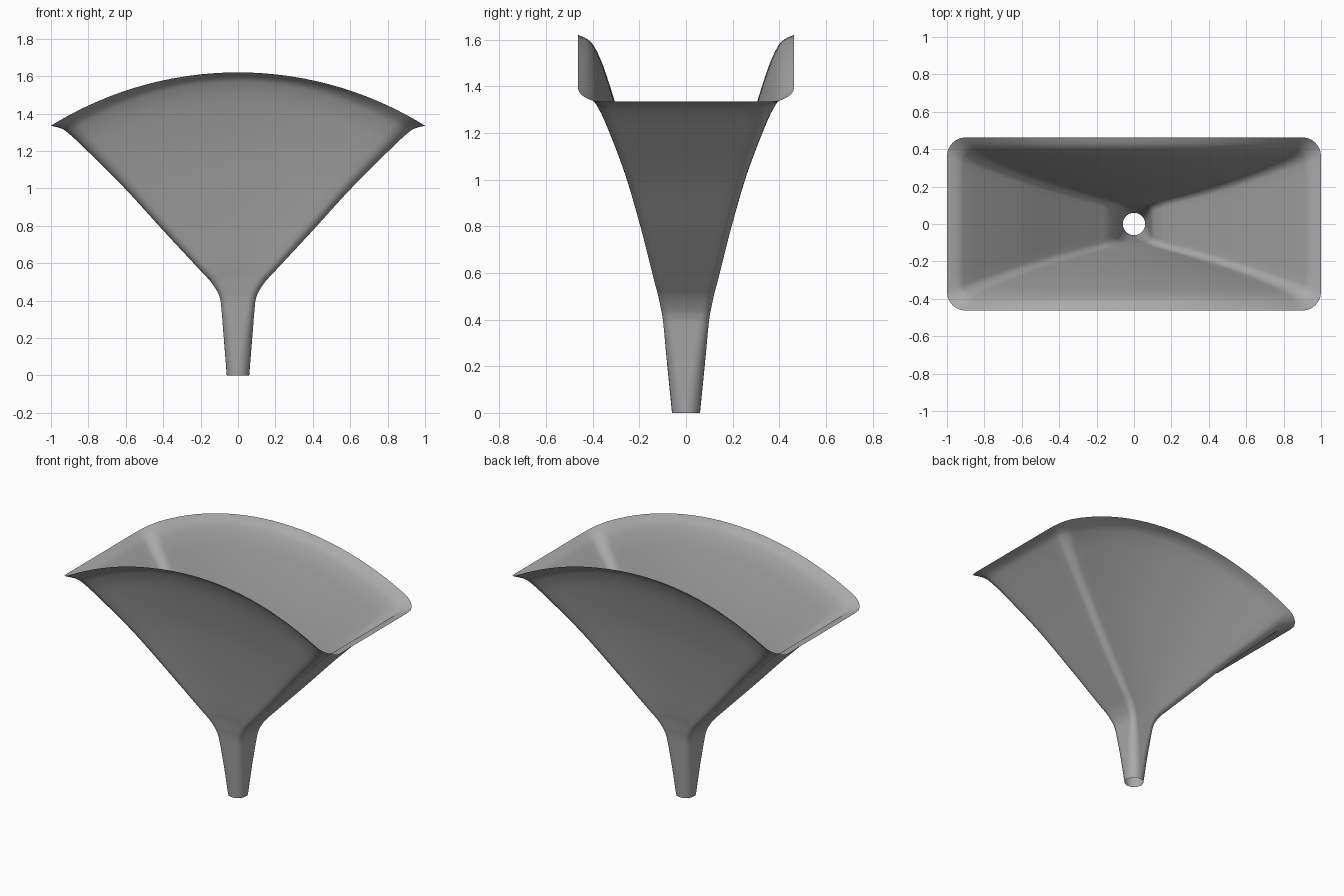
import bpy
import bmesh
from math import sin, cos, pi, sqrt

cube = bpy.data.objects.get("Cube")
if cube:
    bpy.data.objects.remove(cube, do_unlink=True)

# Horn stations: height at the side edge, half width, half depth, corner radius
STATIONS = [
    (0, .06, .06, .06), (.2, .076, .08, .055), (.36, .089, .095, .04),
    (.41, .096, .101, .035), (.45, .112, .11, .035), (.5, .145, .122, .035),
    (.56, .2, .139, .035), (.775, .4, .195, .04), (1.0, .605, .262, .045),
    (1.2, .805, .34, .055), (1.285, .895, .385, .07), (1.318, .94, .418, .085),
    (1.335, 1.0, .463, .1),
]
THROAT, FAN, BOW = .4, 1.305, 1.9
STEPS, CORNER, LONG, SHORT = 6, 7, 26, 10


def spline(p0, p1, p2, p3, t):
    """Smooth curve between the two middle stations."""
    return [b + .5 * t * (c - a + t * (2*a - 5*b + 4*c - d + t * (3*(b - c) + d - a)))
            for a, b, c, d in zip(p0, p1, p2, p3)]


def section(edge_z, w, d, r):
    """Rounded rectangle whose long sides bow upward into an arc."""
    r = min(r, w, d)
    outline = []
    corners = [(1, 1, LONG), (-1, 1, SHORT), (-1, -1, LONG), (1, -1, SHORT)]
    for k, (sx, sy, count) in enumerate(corners):
        cx, cy = sx * (w - r), sy * (d - r)
        for i in range(CORNER):
            a = (k + i / (CORNER - 1)) * pi / 2
            outline.append((cx + r * cos(a), cy + r * sin(a)))
        nx, ny, _ = corners[(k + 1) % 4]
        a = (k + 1) * pi / 2
        x0, y0 = outline[-1]
        x1, y1 = nx * (w - r) + r * cos(a), ny * (d - r) + r * sin(a)
        for i in range(1, count):
            f = i / count
            outline.append((x0 + (x1 - x0) * f, y0 + (y1 - y0) * f))
    # The bow grows from nothing at the throat to its full height at the mouth
    rise = max(0, edge_z - THROAT) * (FAN - 1)
    sag = BOW - sqrt(BOW**2 - 1)
    return [(x, y, edge_z + rise * (1 - (BOW - sqrt(BOW**2 - min(1, (x / w)**2))) / sag))
            for x, y in outline]


# Horn shell: an open sheet lofted through the stations
rows = []
last = len(STATIONS) - 1
for i in range(last):
    pts = [STATIONS[min(max(j, 0), last)] for j in range(i - 1, i + 3)]
    rows += [spline(*pts, s / STEPS) for s in range(STEPS)]
rows.append(STATIONS[-1])

bm = bmesh.new()
rings = [[bm.verts.new(p) for p in section(*row)] for row in rows]
for low, high in zip(rings, rings[1:]):
    n = len(low)
    for i in range(n):
        j = (i + 1) % n
        bm.faces.new((low[i], low[j], high[j], high[i]))
bmesh.ops.remove_doubles(bm, verts=bm.verts, dist=.00001)
bmesh.ops.recalc_face_normals(bm, faces=bm.faces)
mesh = bpy.data.meshes.new("horn_shell")
bm.to_mesh(mesh)
bm.free()
for poly in mesh.polygons:
    poly.use_smooth = True
horn = bpy.data.objects.new("horn_shell", mesh)
bpy.context.collection.objects.link(horn)

# Plain grey finish
grey = bpy.data.materials.new("plain grey")
grey.use_nodes = True
colour = (.4, .4, .4, 1)
grey.diffuse_color = colour
grey.node_tree.nodes["Principled BSDF"].inputs["Base Color"].default_value = colour
mesh.materials.append(grey)
